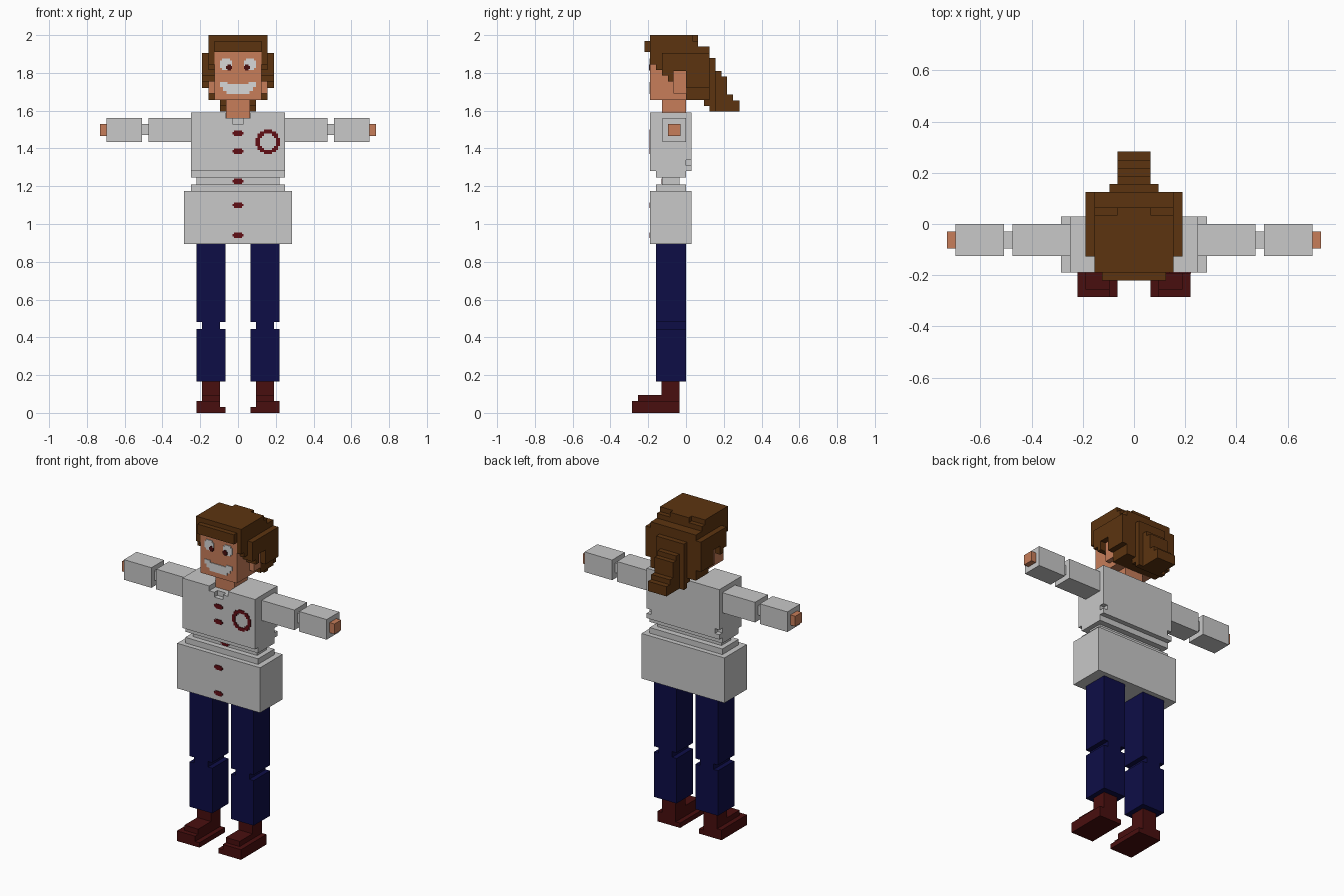
import bpy, bmesh, math


def material(name, r, g, b):
    m = bpy.data.materials.new(name)
    m.diffuse_color = (r, g, b, 1)
    return m


CLOTH = material("pale grey cloth", 0.58, 0.58, 0.58)
SKIN = material("skin", 0.57, 0.205, 0.10)
HAIR = material("brown hair", 0.107, 0.034, 0.005)
NAVY = material("navy trousers", 0.004, 0.004, 0.062)
SHOE = material("dark maroon", 0.066, 0.0045, 0.0045)
RED = material("button red", 0.12, 0.004, 0.007)
WHITE = material("eye white", 0.68, 0.68, 0.68)


def finish(name, bm, mat):
    bmesh.ops.recalc_face_normals(bm, faces=bm.faces)
    me = bpy.data.meshes.new(name)
    bm.to_mesh(me)
    bm.free()
    me.materials.append(mat)
    ob = bpy.data.objects.new(name, me)
    bpy.context.collection.objects.link(ob)
    return ob


def add_box(bm, x0, x1, y0, y1, z0, z1):
    vs = bmesh.ops.create_cube(bm, size=1)["verts"]
    for v in vs:
        v.co = (x0 if v.co.x < 0 else x1,
                y0 if v.co.y < 0 else y1,
                z0 if v.co.z < 0 else z1)


def blocks(name, mat, centred=(), paired=()):
    """centred: (half width, y0, y1, z0, z1); paired: (x0, x1, y0, y1, z0, z1) on both sides."""
    bm = bmesh.new()
    for w, *r in centred:
        add_box(bm, -w, w, *r)
    for x0, x1, *r in paired:
        add_box(bm, x0, x1, *r)
        add_box(bm, -x1, -x0, *r)
    return finish(name, bm, mat)


def plate(name, mat, y, rects):
    """Thin painted rectangles (x0, x1, z0, z1) on a front face at depth y."""
    bm = bmesh.new()
    for x0, x1, z0, z1 in rects:
        add_box(bm, x0, x1, y - 0.004, y + 0.002, z0, z1)
    return finish(name, bm, mat)


# Jacket: chest with stepped collar opening and notched back corners
blocks("chest", CLOTH,
       [(0.25, -0.19, 0.0, 1.28, 1.53),
        (0.22, 0.0, 0.03, 1.28, 1.59),
        (0.25, -0.13, 0.0, 1.53, 1.56),
        (0.03, -0.16, -0.13, 1.53, 1.56),
        (0.25, -0.16, 0.0, 1.245, 1.28)],
       [(0.03, 0.25, -0.19, -0.13, 1.53, 1.56),
        (0.065, 0.25, -0.19, 0.0, 1.56, 1.59),
        (0.22, 0.25, 0.0, 0.03, 1.34, 1.59),
        (0.22, 0.25, 0.0, 0.03, 1.28, 1.31)])
blocks("waist", CLOTH, [(0.22, -0.127, -0.035, 1.21, 1.245),
                        (0.25, -0.16, 0.0, 1.175, 1.21)])
blocks("hips", CLOTH, [(0.285, -0.19, 0.03, 0.895, 1.175)])

# Arms and hands
blocks("sleeves", CLOTH, paired=[
    (0.25, 0.475, -0.125, 0.0, 1.435, 1.56),
    (0.475, 0.508, -0.095, -0.03, 1.47, 1.53),
    (0.508, 0.697, -0.125, 0.0, 1.435, 1.56)])
blocks("hands", SKIN, paired=[(0.697, 0.73, -0.095, -0.03, 1.467, 1.53)])

# Legs and shoes
blocks("trousers", NAVY, paired=[
    (0.065, 0.22, -0.16, 0.0, 0.48, 0.895),
    (0.095, 0.19, -0.16, 0.0, 0.445, 0.48),
    (0.065, 0.22, -0.16, 0.0, 0.165, 0.445)])
blocks("shoes", SHOE, paired=[
    (0.065, 0.22, -0.285, -0.035, 0.0, 0.03),
    (0.095, 0.22, -0.285, -0.035, 0.03, 0.063),
    (0.095, 0.19, -0.255, -0.035, 0.063, 0.095),
    (0.095, 0.19, -0.13, -0.035, 0.095, 0.165)])

# Head, neck and ears
blocks("head", SKIN, [(0.125, -0.19, 0.0, 1.657, 1.91)],
       [(0.125, 0.155, -0.065, 0.0, 1.69, 1.81)])
blocks("neck", SKIN, [(0.064, -0.128, 0.0, 1.56, 1.657)])

# Hair: crown, fringe and back of the head
blocks("hair_cap", HAIR,
       [(0.155, -0.19, 0.035, 1.91, 2.0),
        (0.064, 0.035, 0.064, 1.94, 2.0),
        (0.155, 0.035, 0.064, 1.91, 1.97),
        (0.125, -0.22, -0.19, 1.91, 1.97),
        (0.155, 0.0, 0.125, 1.657, 1.91),
        (0.155, 0.064, 0.125, 1.91, 1.94)])

# Side locks stepping down towards the ears
locks = [(-0.19, -0.16, 1.845), (-0.16, -0.127, 1.815), (-0.127, -0.095, 1.785),
         (-0.095, -0.065, 1.755), (-0.065, 0.0, 1.81)]
blocks("hair_sides", HAIR, paired=
       [(0.125, 0.155, y0, y1, z, 1.91) for y0, y1, z in locks] +
       [(0.155, 0.19, y0, y1, z, 1.905) for y0, y1, z in locks[2:]] +
       [(0.155, 0.19, 0.0, 0.125, 1.72, 1.905)])

# Ponytail, a stair of slabs falling backwards
blocks("ponytail", HAIR,
       [(0.095, 0.095, 0.157, 1.625, 1.88),
        (0.095, 0.125, 0.157, 1.595, 1.625)] +
       [(0.064, y0, y1, 1.595, z) for y0, y1, z in
        [(0.157, 0.188, 1.81), (0.188, 0.218, 1.78),
         (0.218, 0.25, 1.685), (0.25, 0.283, 1.655)]])

# Eyes and smile
for side, s in (("right", -1), ("left", 1)):
    x = 0.063 * s
    plate(side + "_eye", WHITE, -0.19, [(x - 0.032, x + 0.032, 1.825, 1.866),
                                        (x - 0.021, x + 0.021, 1.866, 1.877),
                                        (x - 0.021, x + 0.021, 1.814, 1.825)])
    p = 0.047 * s
    plate(side + "_pupil", SHOE, -0.193, [(p - 0.016, p + 0.016, 1.82, 1.836),
                                          (p - 0.009, p + 0.009, 1.812, 1.844)])
plate("smile", WHITE, -0.19, [(-0.095, 0.095, 1.725, 1.74),
                              (-0.095, -0.055, 1.74, 1.752),
                              (0.055, 0.095, 1.74, 1.752),
                              (-0.08, 0.08, 1.705, 1.725),
                              (-0.06, 0.06, 1.688, 1.705)])

# Buttons down the front
for i, (z, y) in enumerate([(1.48, -0.19), (1.385, -0.19), (1.227, -0.127),
                            (1.10, -0.19), (0.94, -0.19)]):
    plate("button_%d" % (i + 1), RED, y, [(-0.03, 0.03, z - 0.006, z + 0.006),
                                          (-0.02, 0.02, z - 0.014, z + 0.014)])

# Chest badge: a stepped ring
c = 0.0107
ring = []
for i in range(-6, 6):
    for j in range(-6, 6):
        if 4.0 < math.hypot(i + 0.5, j + 0.5) < 6.0:
            ring.append((0.158 + i * c, 0.158 + (i + 1) * c,
                         1.435 + j * c, 1.435 + (j + 1) * c))
plate("chest_badge", RED, -0.19, ring)
